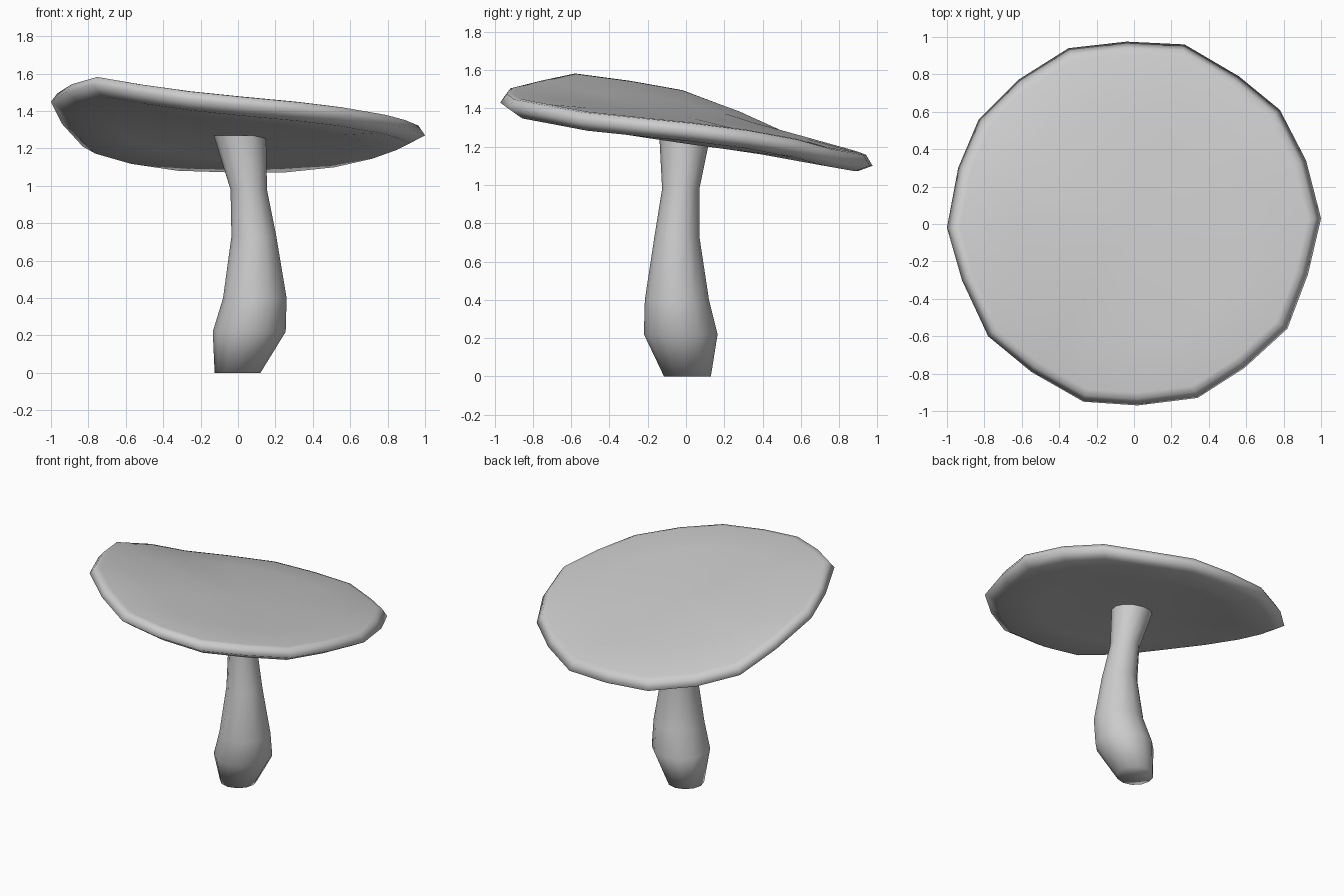
import bpy
from math import cos, sin, tau

if "Cube" in bpy.data.objects:
    bpy.data.objects.remove(bpy.data.objects["Cube"])


def loft(name, rings):
    """Skin equal-length rings of points; a one-point ring closes as a fan."""
    verts, ids, faces = [], [], []
    for ring in rings:
        ids.append(list(range(len(verts), len(verts) + len(ring))))
        verts += ring
    for a, b in zip(ids, ids[1:]):
        n = max(len(a), len(b))
        for i in range(n):
            j = (i + 1) % n
            if len(a) == 1:
                faces.append((a[0], b[j], b[i]))
            elif len(b) == 1:
                faces.append((a[i], a[j], b[0]))
            else:
                faces.append((a[i], a[j], b[j], b[i]))
    mesh = bpy.data.meshes.new(name)
    mesh.from_pydata(verts, [], faces)
    mesh.polygons.foreach_set("use_smooth", [True] * len(mesh.polygons))
    ob = bpy.data.objects.new(name, mesh)
    bpy.context.collection.objects.link(ob)
    return ob


# Cap: wavy, tilted 20-sided rim, counter-clockwise
rim = [(-0.04, 0.975, 1.10), (-0.35, 0.94, 1.11), (-0.62, 0.77, 1.15), (-0.83, 0.56, 1.21),
       (-0.94, 0.30, 1.33), (-1.00, -0.02, 1.45), (-0.92, -0.30, 1.50), (-0.78, -0.60, 1.54),
       (-0.55, -0.79, 1.50), (-0.27, -0.95, 1.46), (0.02, -0.97, 1.43), (0.34, -0.93, 1.40),
       (0.59, -0.77, 1.37), (0.82, -0.56, 1.33), (0.93, -0.27, 1.30), (1.00, 0.03, 1.27),
       (0.92, 0.34, 1.23), (0.78, 0.61, 1.18), (0.56, 0.79, 1.13), (0.27, 0.96, 1.10)]
MID = 1.307


def cap_ring(scale, dz, wave):
    """Scaled copy of the rim on the tilted mid plane, keeping part of its waviness."""
    ring = []
    for x, y, z in rim:
        tilt = -0.09 * x - 0.165 * y
        ring.append((x * scale, y * scale, MID + tilt * scale + (z - MID - tilt) * wave + dz))
    return ring


loft("mushroom_cap", [
    [(0, 0, MID - 0.05)], cap_ring(0.65, -0.05, 0.3), cap_ring(0.92, -0.045, 0.92),
    cap_ring(1.0, 0.0, 1.0),
    cap_ring(0.965, 0.05, 0.97), cap_ring(0.93, 0.055, 0.9), cap_ring(0.65, 0.05, 0.3),
    [(0, 0, MID + 0.05)]])

# Stem: bulging, leaning profile as (z, x min, x max, y min, y max)
stem = [(0, -0.125, 0.12, -0.115, 0.13), (0.22, -0.135, 0.255, -0.22, 0.165),
        (0.40, -0.08, 0.26, -0.215, 0.12), (0.73, -0.035, 0.205, -0.165, 0.07),
        (0.98, -0.04, 0.155, -0.125, 0.07), (1.27, -0.13, 0.15, -0.14, 0.13)]
SIDES = 12
rings = [[((a + b) / 2 + (b - a) / 2 * cos(tau * i / SIDES),
           (c + d) / 2 + (d - c) / 2 * sin(tau * i / SIDES), z) for i in range(SIDES)]
         for z, a, b, c, d in stem]
loft("mushroom_stem", [[(0, 0, 0)]] + rings)
